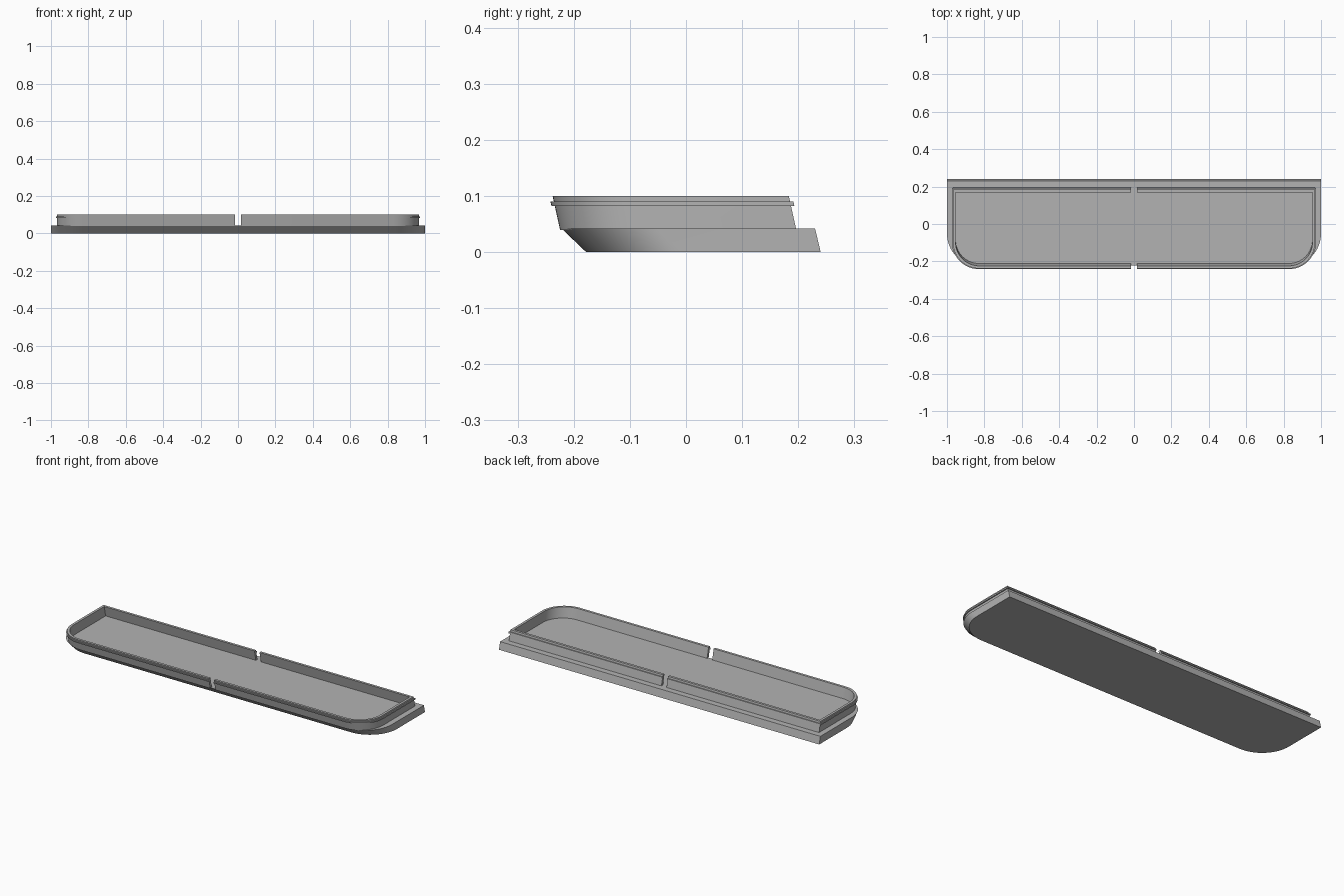
import bpy, bmesh, math

if "Cube" in bpy.data.objects:
    bpy.data.objects.remove(bpy.data.objects["Cube"])

STEPS = 16      # segments per rounded corner
LEAN = -0.22    # forward lean of the wall per unit height
FLOOR = 0.042   # top of the base plate

grey = bpy.data.materials.new("plain grey")
grey.use_nodes = True
colour = (0.45, 0.45, 0.45, 1)
grey.diffuse_color = colour
grey.node_tree.nodes["Principled BSDF"].inputs["Base Color"].default_value = colour


def half_outline(start, side, front, back, radius, z):
    """Right half of a tray outline: rounded front corner, square back corner."""
    pts = [(start, front, z)]
    for i in range(STEPS + 1):
        a = math.pi / 2 * i / STEPS
        pts.append((side - radius + radius * math.sin(a),
                    front + radius - radius * math.cos(a), z))
    return pts + [(side, back, z), (start, back, z)]


def finish(name, bm):
    bmesh.ops.recalc_face_normals(bm, faces=bm.faces)
    mesh = bpy.data.meshes.new(name)
    bm.to_mesh(mesh)
    bm.free()
    mesh.materials.append(grey)
    obj = bpy.data.objects.new(name, mesh)
    bpy.context.collection.objects.link(obj)
    bpy.ops.object.select_all(action="DESELECT")
    obj.select_set(True)
    bpy.context.view_layer.objects.active = obj
    bpy.ops.object.shade_smooth_by_angle(angle=math.radians(30))
    return obj


# Base plate: undercut front, straight sides, sloping back
bm = bmesh.new()
rings = []
for front, back, z in ((-0.178, 0.24, 0), (-0.222, 0.23, FLOOR)):
    right = half_outline(0, 1, front, back, 0.17, z)[1:-1]
    left = [(-x, y, h) for x, y, h in reversed(right)]
    rings.append([bm.verts.new(p) for p in right + left])
    bm.faces.new(rings[-1])
low, high = rings
for i in range(len(low)):
    j = (i + 1) % len(low)
    bm.faces.new((low[i], low[j], high[j], high[i]))
finish("base_plate", bm)

# Leaning wall with a snap lip, as (outward offset, height) around its section
section = [(0, FLOOR - 0.003), (0, 0.082), (0.006, 0.082), (0.006, 0.09),
           (0, 0.09), (0, 0.1), (-0.014, 0.1), (-0.014, FLOOR - 0.003)]
for name, sign in (("left_wall", 1), ("right_wall", -1)):
    bm = bmesh.new()
    rings = []
    for out, z in section:
        shift = LEAN * (z - FLOOR)
        pts = half_outline(0.016, 0.968 + out, -0.225 - out + shift,
                           0.196 + out + shift, 0.14 + out, z)
        rings.append([bm.verts.new((sign * x, y, h)) for x, y, h in pts])
    for k, ring in enumerate(rings):
        following = rings[(k + 1) % len(rings)]
        for i in range(len(ring) - 1):
            bm.faces.new((ring[i], ring[i + 1], following[i + 1], following[i]))
    # End caps beside the gaps
    for end in (0, -1):
        bm.faces.new([ring[end] for ring in rings])
    finish(name, bm)
